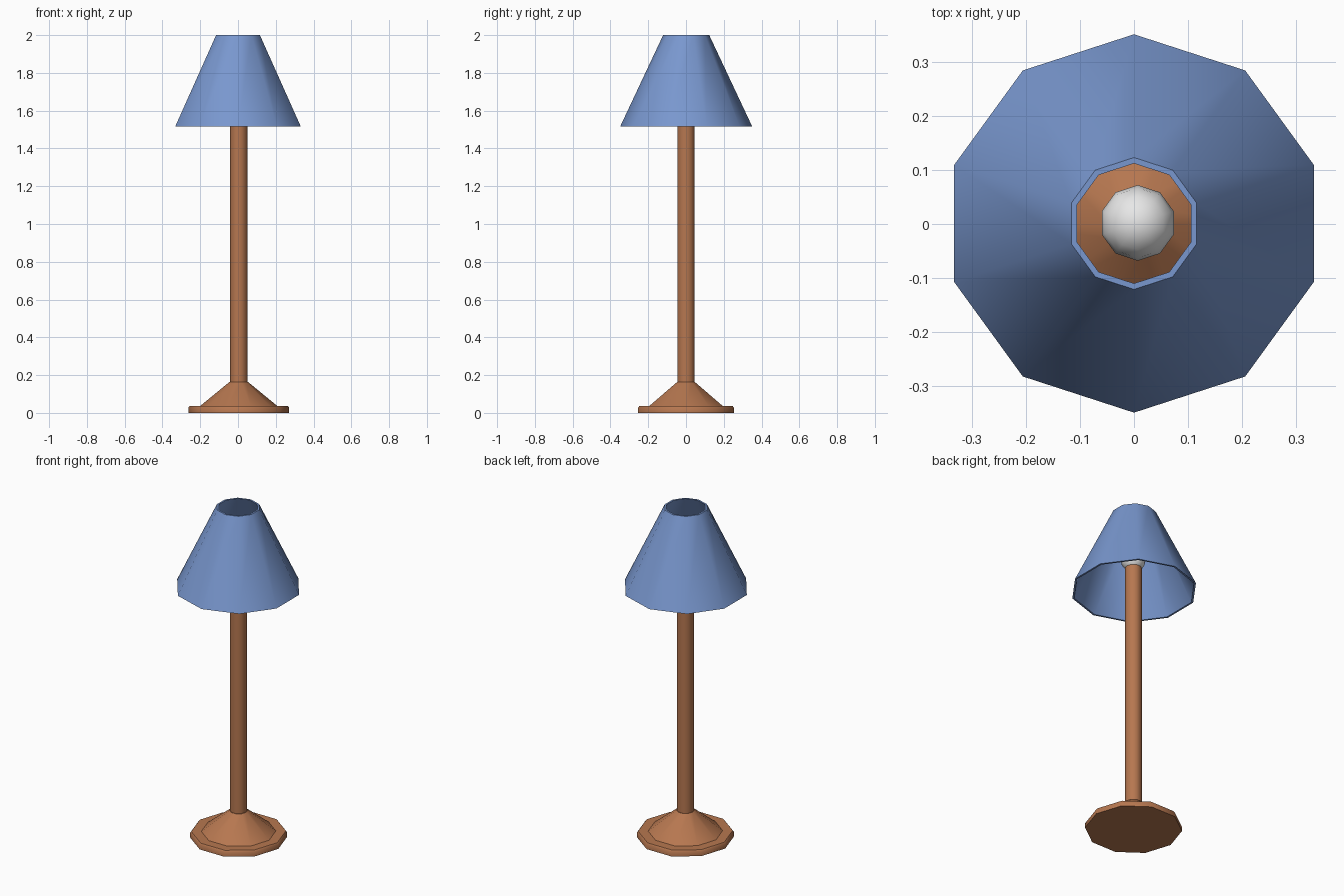
import bpy, bmesh, math

if "Cube" in bpy.data.objects:
    bpy.data.objects.remove(bpy.data.objects["Cube"])

SIDES = 10


def material(name, rgb):
    m = bpy.data.materials.new(name)
    m.diffuse_color = (*rgb, 1.0)
    m.use_nodes = True
    m.node_tree.nodes["Principled BSDF"].inputs["Base Color"].default_value = m.diffuse_color
    return m


wood = material("brown_wood", (0.47, 0.185, 0.08))
fabric = material("blue_fabric", (0.19, 0.31, 0.62))
glass = material("white_glass", (0.80, 0.80, 0.80))


def lathe(name, profile, mat, centre=(0, 0), start=0.0, closed=False, angle=37):
    """Revolve (radius, z) points; a radius of 0 makes a pole, open ends get capped."""
    bm = bmesh.new()
    rings = []
    for r, z in profile:
        count = SIDES if r > 0 else 1
        rings.append([bm.verts.new((centre[0] + r * math.cos(start + 2 * math.pi * i / SIDES),
                                    centre[1] + r * math.sin(start + 2 * math.pi * i / SIDES), z))
                      for i in range(count)])
    pairs = list(zip(rings, rings[1:]))
    if closed:
        pairs.append((rings[-1], rings[0]))
    for a, b in pairs:
        for i in range(SIDES):
            j = (i + 1) % SIDES
            quad = [a[i % len(a)], a[j % len(a)], b[j % len(b)], b[i % len(b)]]
            bm.faces.new(list(dict.fromkeys(quad)))
    if not closed:
        for ring in (rings[0], rings[-1]):
            if len(ring) > 1:
                bm.faces.new(ring)
    bmesh.ops.recalc_face_normals(bm, faces=bm.faces)
    mesh = bpy.data.meshes.new(name)
    bm.to_mesh(mesh)
    bm.free()
    mesh.materials.append(mat)
    ob = bpy.data.objects.new(name, mesh)
    bpy.context.collection.objects.link(ob)
    bpy.ops.object.select_all(action='DESELECT')
    ob.select_set(True)
    bpy.context.view_layer.objects.active = ob
    bpy.ops.object.shade_smooth_by_angle(angle=math.radians(angle))
    return ob


# Foot, flared collar and pole, turned as one piece
stand_centre = (0.004, 0)
lathe("stand", [(0.267, 0), (0.267, 0.027), (0.26, 0.036), (0.205, 0.036),
                (0.05, 0.163), (0.047, 0.163), (0.047, 1.655)], wood, stand_centre)

# Round bulb sitting on the pole
R, ZC = 0.07, 1.71
bulb = [(0.0 if k in (0, 8) else R * math.sin(math.pi * k / 8),
         ZC - R * math.cos(math.pi * k / 8)) for k in range(9)]
lathe("bulb", bulb, glass, (0.007, 0.002), math.pi / 2, angle=60)

# Open hollow shade with a thin wall
lathe("shade", [(0.35, 1.515), (0.122, 2.0), (0.111, 2.0), (0.339, 1.515)],
      fabric, (0, 0.001), math.pi / 2, closed=True)
